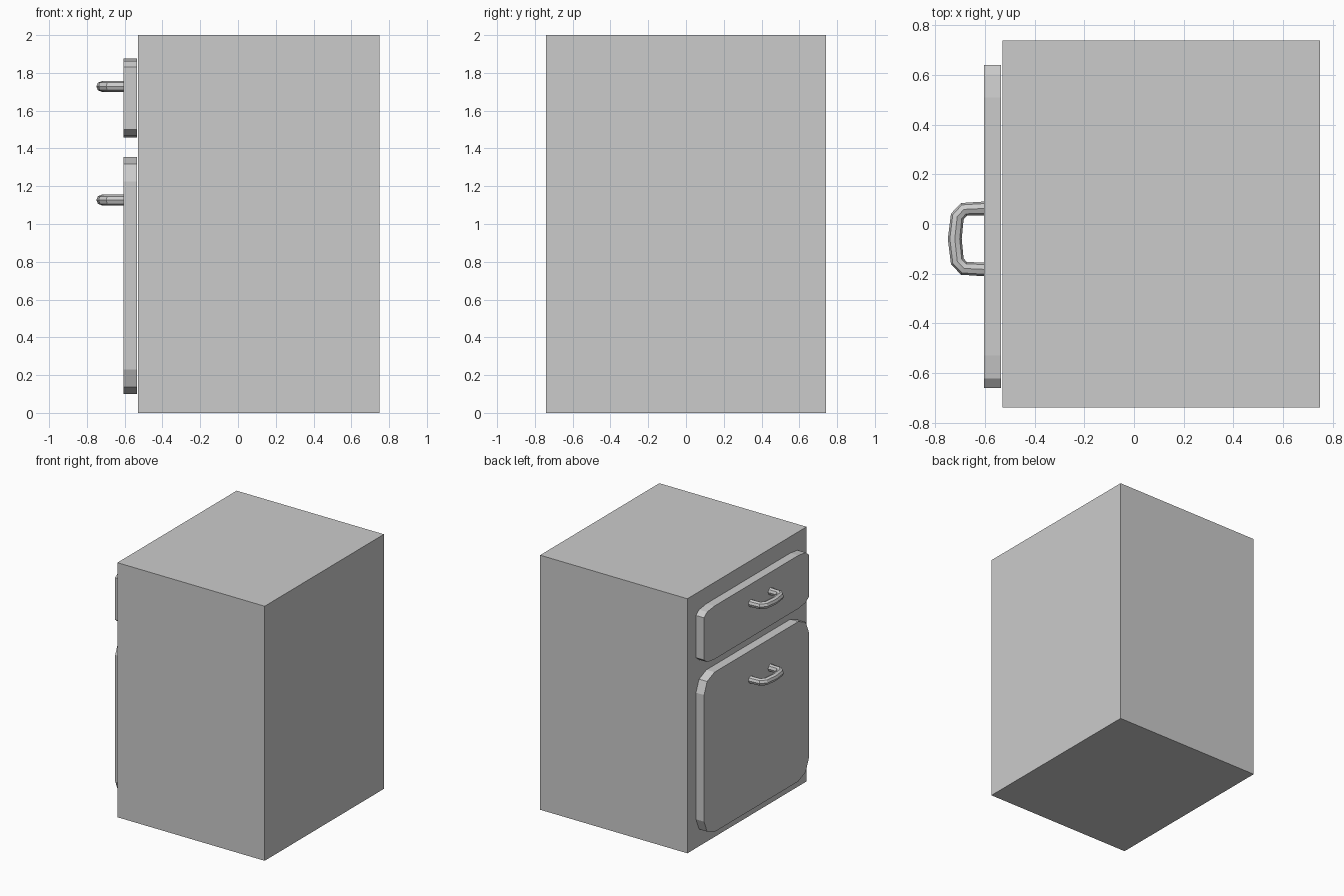
import bpy, bmesh
from math import sin, cos, pi

if "Cube" in bpy.data.objects:
    bpy.data.objects.remove(bpy.data.objects["Cube"])


def new_object(name, bm):
    mesh = bpy.data.meshes.new(name)
    bmesh.ops.recalc_face_normals(bm, faces=bm.faces)
    bm.to_mesh(mesh)
    bm.free()
    ob = bpy.data.objects.new(name, mesh)
    bpy.context.collection.objects.link(ob)
    return ob


def box(name, lo, hi):
    bm = bmesh.new()
    bmesh.ops.create_cube(bm, size=1)
    for v in bm.verts:
        for i in range(3):
            v.co[i] = lo[i] if v.co[i] < 0 else hi[i]
    return new_object(name, bm)


def panel(name, y0, y1, z0, z1, ry, rz, x_back=-0.535, x_front=-0.605):
    # slab with two-segment corners, extruded towards -x
    bm = bmesh.new()
    centres = [(y1 - ry, z1 - rz), (y0 + ry, z1 - rz),
               (y0 + ry, z0 + rz), (y1 - ry, z0 + rz)]
    verts = []
    for q, (cy, cz) in enumerate(centres):
        for k in range(3):
            a = q * pi / 2 + k * pi / 4
            verts.append(bm.verts.new((x_back, cy + ry * cos(a), cz + rz * sin(a))))
    face = bm.faces.new(verts)
    ext = bmesh.ops.extrude_face_region(bm, geom=[face], use_keep_orig=True)
    for v in ext["geom"]:
        if isinstance(v, bmesh.types.BMVert):
            v.co.x = x_front
    return new_object(name, bm)


def handle(name, z):
    # bowed bar: half path mirrored about y = -0.06
    half = [(-0.595, 0.123), (-0.685, 0.119), (-0.712, 0.09)]
    path = half + [(-0.722, 0.0)] + [(x, -y) for x, y in reversed(half)]
    curve = bpy.data.curves.new(name, 'CURVE')
    curve.dimensions = '3D'
    curve.bevel_depth = 0.028
    curve.bevel_resolution = 2
    curve.use_fill_caps = True
    spline = curve.splines.new('POLY')
    spline.points.add(len(path) - 1)
    for p, (x, y) in zip(spline.points, path):
        p.co = (x, y - 0.06, z, 1)
    ob = bpy.data.objects.new(name, curve)
    bpy.context.collection.objects.link(ob)
    bpy.ops.object.select_all(action='DESELECT')
    ob.select_set(True)
    bpy.context.view_layer.objects.active = ob
    bpy.ops.object.convert(target='MESH')
    bpy.ops.object.shade_smooth_by_angle()


# cabinet body
box("cabinet_body", (-0.53, -0.74, 0), (0.75, 0.74, 2))

# drawer and door fronts
panel("drawer_front", -0.66, 0.64, 1.457, 1.875, 0.13, 0.043)
panel("door_front", -0.66, 0.64, 0.10, 1.355, 0.13, 0.13)

# handles
handle("drawer_handle", 1.728)
handle("door_handle", 1.127)
